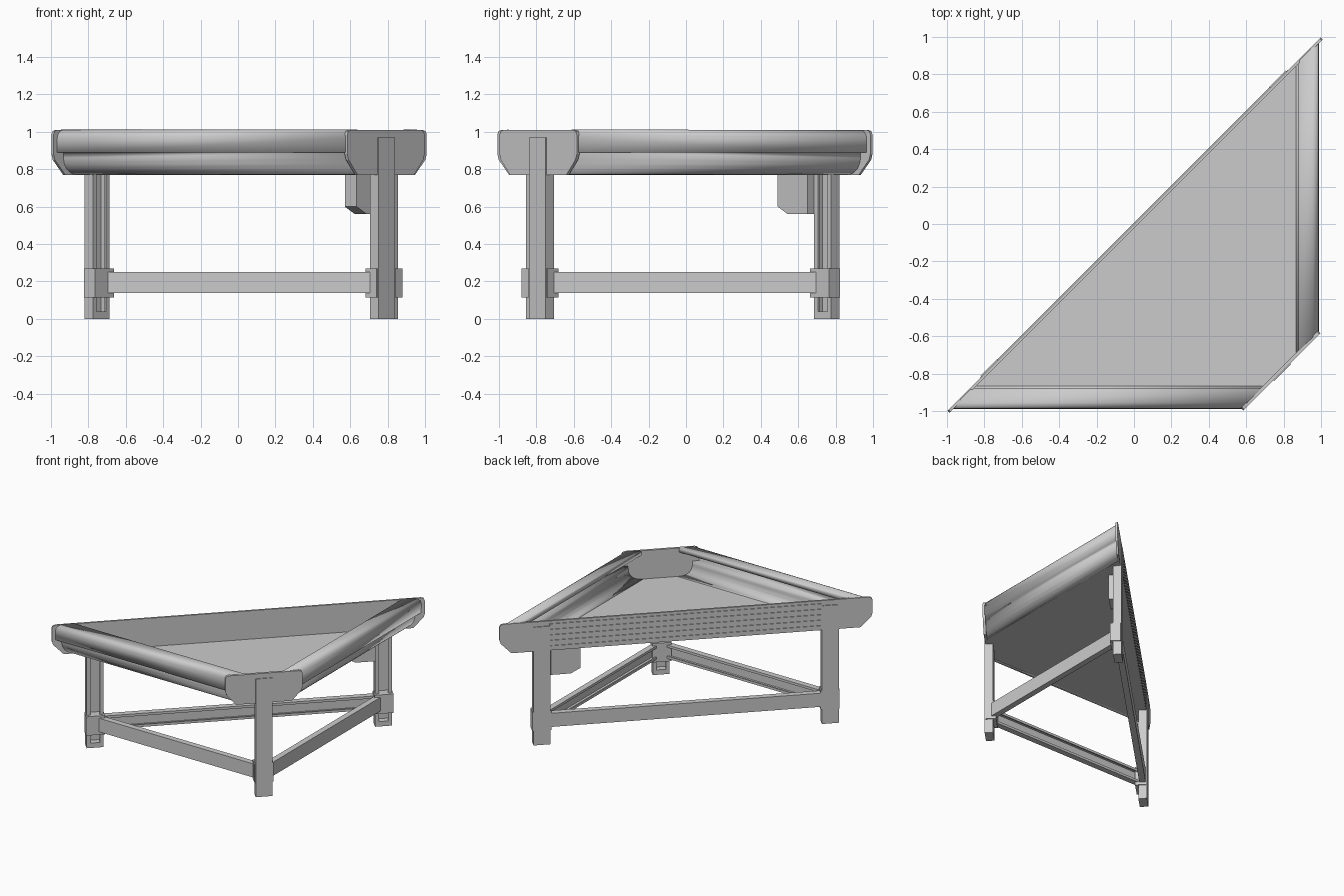
import bpy, bmesh, math
from mathutils import Vector

if "Cube" in bpy.data.objects:
    bpy.data.objects.remove(bpy.data.objects["Cube"])

R2 = math.sqrt(2)

def P(u, s, z):
    """Diagonal frame: u runs along the long side, s runs towards the cut corner."""
    return Vector(((u + s) / R2, (u - s) / R2, z))

def finish(bm, name, smooth=None):
    bmesh.ops.recalc_face_normals(bm, faces=bm.faces)
    me = bpy.data.meshes.new(name)
    bm.to_mesh(me)
    bm.free()
    ob = bpy.data.objects.new(name, me)
    bpy.context.collection.objects.link(ob)
    if smooth:
        bpy.ops.object.select_all(action='DESELECT')
        ob.select_set(True)
        bpy.context.view_layer.objects.active = ob
        bpy.ops.object.shade_smooth_by_angle(angle=math.radians(smooth))
    return ob

def prism(name, pts, vec):
    bm = bmesh.new()
    f = bm.faces.new([bm.verts.new(p) for p in pts])
    r = bmesh.ops.extrude_face_region(bm, geom=[f])
    vs = [g for g in r['geom'] if isinstance(g, bmesh.types.BMVert)]
    bmesh.ops.translate(bm, verts=vs, vec=vec)
    return finish(bm, name)

def block(name, u0, u1, s0, s1, z0, z1):
    pts = [P(u0, s0, z0), P(u1, s0, z0), P(u1, s1, z0), P(u0, s1, z0)]
    return prism(name, pts, Vector((0, 0, z1 - z0)))

# Rolled rim and coved side wall, mitred to both end plates
profile = [(0.118, 0.773), (0.09, 0.775), (0.068, 0.785), (0.05, 0.803), (0.038, 0.83),
           (0.033, 0.86), (0.033, 0.892), (0, 0.892), (0, 0.965), (0.004, 0.985),
           (0.014, 1.0), (0.03, 1.007), (0.1, 1.007), (0.104, 1.003), (0.104, 0.975)]

def wall(name, flip):
    bm = bmesh.new()
    rows = []
    for d, z in profile:
        y = -0.985 + d
        ends = [(y + 0.01, y), (y + 1.56, y)]
        if flip:
            ends = [(-b, -a) for a, b in ends]
        rows.append([bm.verts.new((a, b, z)) for a, b in ends])
    for a, b in zip(rows, rows[1:]):
        bm.faces.new((a[0], a[1], b[1], b[0]))
    ob = finish(bm, name, 35)
    m = ob.modifiers.new('sheet', 'SOLIDIFY')
    m.thickness = 0.008
    m.offset = 0

wall('front_rim_wall', False)
wall('right_rim_wall', True)

# Tray floor
e = 0.875
prism('tray_floor', [Vector(p) for p in ((-e, -e, .769), (1.56 - e, -e, .769),
      (e, e - 1.56, .769), (e, e, .769))], Vector((0, 0, .008)))

# End plates with rounded tops and chamfered undersides
def plate(name, h, low, s0, s1):
    half = [(h - low, 0.768), (h - 0.01, 0.85), (h, 0.88), (h, 0.985), (h - 0.008, 1.003), (h - 0.03, 1.01)]
    pts = half + [(-u, z) for u, z in reversed(half)]
    prism(name, [P(u, s0, z) for u, z in pts], P(0, s1 - s0, 0))

plate('long_side_plate', 1.41, 0.09, 0.0, 0.016)
plate('corner_plate', 0.292, 0.08, 1.098, 1.118)

# Horizontal ribs along the outside of the long plate
for i, z in enumerate((0.79, 0.835, 0.88, 0.925, 0.97)):
    block(f'plate_rib_{i}', -1.03, 1.03, -0.005, 0.002, z - 0.017, z + 0.017)

# Channel legs open towards the middle, with foot block and stretcher bracket
def leg(name, u, s_out, direction):
    w, d, t = 0.0635, 0.064, 0.013
    def ring(z):
        sh = [(-w, 0), (w, 0), (w, d), (w - 0.028, d), (w - 0.028, d - t), (w - t, d - t), (w - t, t),
              (t - w, t), (t - w, d - t), (0.028 - w, d - t), (0.028 - w, d), (-w, d)]
        return [P(u + a, s_out + direction * b, z) for a, b in sh]
    prism(name, ring(0), Vector((0, 0, 0.77)))
    # upper tongue fixed to the face of the plate
    block(name + '_tongue', u - w, u + w, s_out, s_out + direction * 0.012, 0.77, 0.97)
    block(name + '_foot', u - w + t, u + w - t, s_out + direction * t, s_out + direction * d, 0, 0.04)
    block(name + '_bracket', u - 0.072, u + 0.072, s_out + direction * 0.006,
          s_out + direction * 0.088, 0.115, 0.27)

leg('left_leg', -1.09, -0.007, 1)
leg('back_leg', 1.09, -0.007, 1)
leg('corner_leg', 0, 1.124, -1)

# Stretchers: channel beams joining the three legs
def stretcher(name, a, b):
    a, b = Vector(a), Vector(b)
    side = (b - a).cross(Vector((0, 0, 1))).normalized()
    if side.dot(P(0, 0.35, 0) - a.xy.to_3d()) < 0:
        side = -side
    up = Vector((0, 0, 1))
    sh = [(-.024, -.056), (.024, -.056), (.024, -.036), (.014, -.036), (.014, -.044), (-.012, -.044),
          (-.012, .044), (.014, .044), (.014, .036), (.024, .036), (.024, .056), (-.024, .056)]
    prism(name, [a + side * p + up * q for p, q in sh], b - a)

z = 0.194
stretcher('front_stretcher', (-0.73, -0.785, z), (0.705, -0.785, z))
stretcher('right_stretcher', (0.785, 0.73, z), (0.785, -0.705, z))
stretcher('long_stretcher', P(-1.03, 0.025, z), P(1.03, 0.025, z))

# Control box hanging below the tray beside the back leg
ub = [(0.795, 0.77), (0.795, 0.60), (0.87, 0.56), (1.02, 0.56), (1.02, 0.77)]
prism('control_box', [P(u, 0.012, zz) for u, zz in ub], P(0, 0.09, 0))
